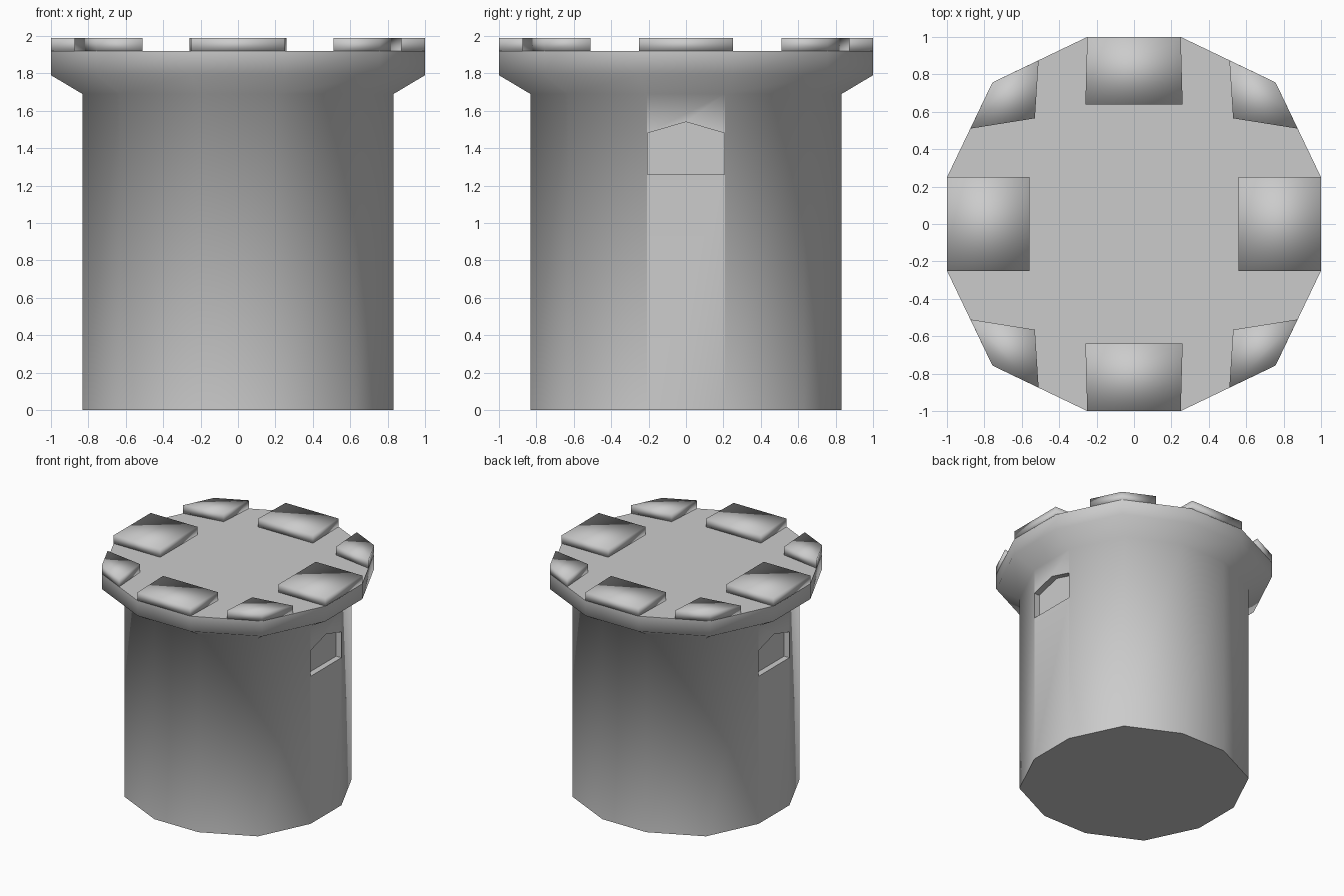
import bpy, bmesh
from math import radians

if "Cube" in bpy.data.objects:
    bpy.data.objects.remove(bpy.data.objects["Cube"])


def make_object(name, bm):
    bmesh.ops.recalc_face_normals(bm, faces=bm.faces)
    mesh = bpy.data.meshes.new(name)
    bm.to_mesh(mesh)
    bm.free()
    obj = bpy.data.objects.new(name, mesh)
    bpy.context.collection.objects.link(obj)
    return obj


def loft(bm, loops):
    """Skin a stack of equal-length closed loops and cap both ends."""
    rings = [[bm.verts.new(p) for p in loop] for loop in loops]
    n = len(rings[0])
    for a, b in zip(rings, rings[1:]):
        for i in range(n):
            j = (i + 1) % n
            bm.faces.new((a[i], a[j], b[j], b[i]))
    bm.faces.new(rings[0])
    bm.faces.new(rings[-1])


def quarter_turns(points):
    """The same 2D points rotated by 0, 90, 180 and 270 degrees."""
    for _ in range(4):
        yield points
        points = [(-y, x) for x, y in points]


def smooth(obj, angle):
    bpy.ops.object.select_all(action='DESELECT')
    obj.select_set(True)
    bpy.context.view_layer.objects.active = obj
    bpy.ops.object.shade_smooth_by_angle(angle=radians(angle))


# Tower: twelve-sided shaft, flared collar and flat roof
outline = [p for q in quarter_turns([(1, -0.25), (1, 0.25), (0.757, 0.757)]) for p in q]
profile = [(0.832, 0), (0.832, 1.69), (1, 1.79), (1, 1.92)]
bm = bmesh.new()
loft(bm, [[(x * s, y * s, z) for x, y in outline] for s, z in profile])
tower = make_object("tower", bm)

# Peaked window recesses on both sides
window = [(-0.207, 1.26), (0.207, 1.26), (0.207, 1.48), (0, 1.54), (-0.207, 1.48)]
bm = bmesh.new()
for side in (-1, 1):
    loft(bm, [[(side * x, y, z) for y, z in window] for x in (0.782, 0.95)])
cutter = make_object("window_cutter", bm)
cutter.hide_render = True

cut = tower.modifiers.new("windows", 'BOOLEAN')
cut.operation = 'DIFFERENCE'
cut.solver = 'EXACT'
cut.object = cutter
bpy.context.view_layer.objects.active = tower
bpy.ops.object.modifier_apply(modifier=cut.name)
bpy.data.objects.remove(cutter)
smooth(tower, 65)

# Battlements: end blocks (front/back), side blocks and corner blocks
end_block = [(-0.25, -1), (0.25, -1), (0.26, -0.64), (-0.26, -0.64)]
side_block = [(1, -0.25), (1, 0.25), (0.56, 0.25), (0.56, -0.25)]
corner_block = [(0.51, 0.875), (0.757, 0.757), (0.875, 0.51), (0.53, 0.565)]
blocks = [[(x * s, y * s) for x, y in b] for b in (end_block, side_block) for s in (-1, 1)]
blocks += [[(x * sx, y * sy) for x, y in corner_block] for sx in (-1, 1) for sy in (-1, 1)]
bm = bmesh.new()
for block in blocks:
    loft(bm, [[(x, y, z) for x, y in block] for z in (1.915, 1.99)])
smooth(make_object("battlements", bm), 95)
